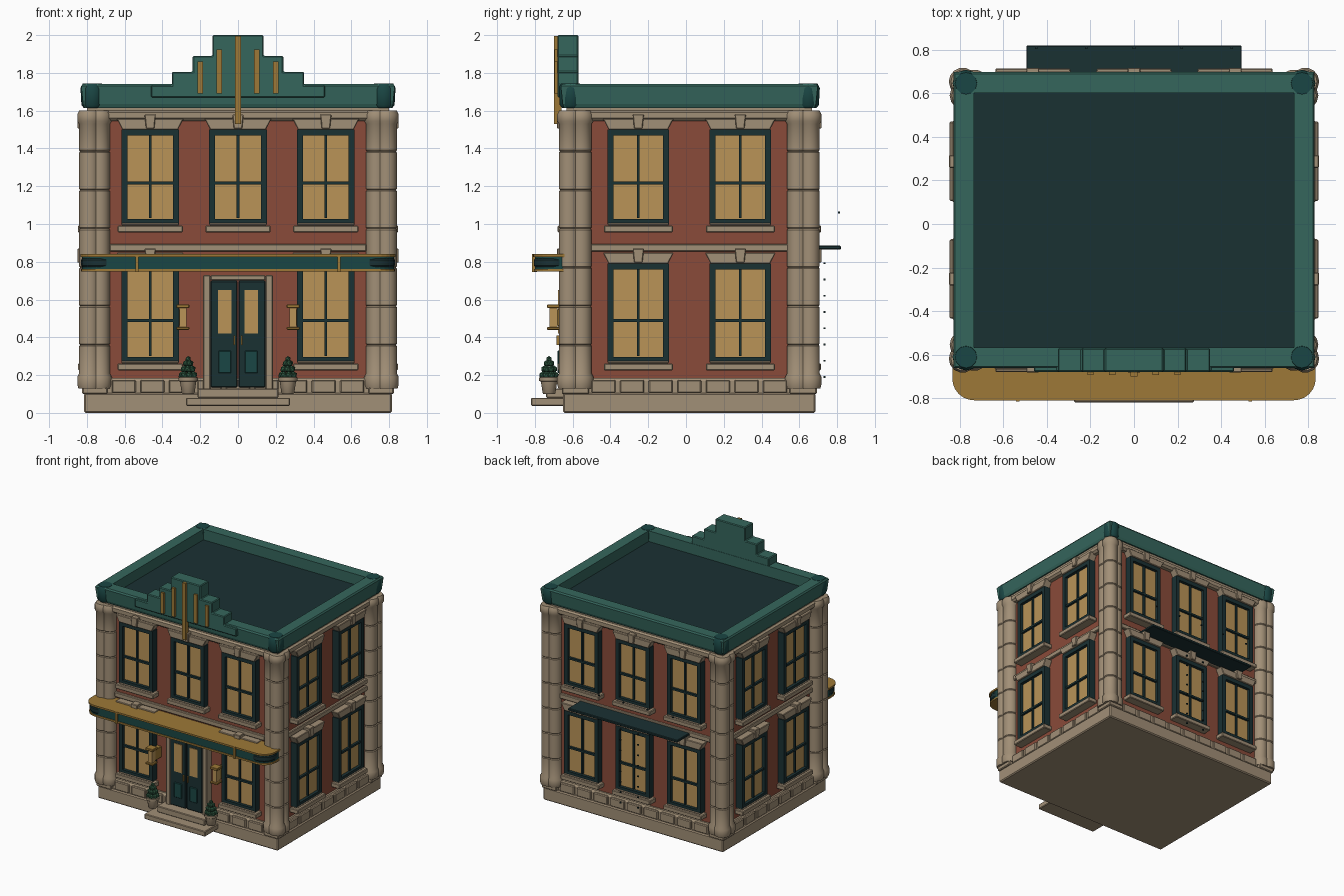
import bpy, bmesh, math
from mathutils import Matrix, Vector

if "Cube" in bpy.data.objects:
    bpy.data.objects.remove(bpy.data.objects["Cube"])

def mat(name, r, g, b):
    m = bpy.data.materials.new(name)
    m.diffuse_color = [(c / 255) ** 2.2 for c in (r, g, b)] + [1]
    m.use_nodes = True
    m.node_tree.nodes["Principled BSDF"].inputs["Base Color"].default_value = m.diffuse_color
    return m

BRICK = mat("brick", 136, 76, 60)
STONE = mat("stone", 160, 142, 118)
TEAL = mat("teal", 56, 102, 93)
DEEP = mat("deep_teal", 32, 72, 70)
DARK = mat("dark", 32, 52, 54)
GLASS = mat("warm_glass", 184, 146, 88)
GOLD = mat("gold", 156, 120, 58)
LEAF = mat("leaf", 50, 88, 66)

HX, HY, CY = 0.77, 0.62, 0.0175          # wall half sizes and centre
ID = Matrix.Identity(4)

def finish(name, bm, m, M=ID, bevel=0.0, smooth=False):
    bmesh.ops.recalc_face_normals(bm, faces=bm.faces)
    me = bpy.data.meshes.new(name)
    bm.to_mesh(me)
    bm.free()
    me.transform(M)
    me.materials.append(m)
    o = bpy.data.objects.new(name, me)
    bpy.context.collection.objects.link(o)
    if bevel:
        b = o.modifiers.new("bevel", 'BEVEL')
        b.width, b.segments, b.limit_method = bevel, 1, 'ANGLE'
    if smooth:
        bpy.ops.object.select_all(action='DESELECT')
        o.select_set(True)
        bpy.context.view_layer.objects.active = o
        bpy.ops.object.shade_smooth_by_angle(angle=math.radians(35))
    return o

def boxes(name, m, parts, M=ID, bevel=0.0):
    """Each part is x0, x1, y0, y1, z0, z1."""
    bm = bmesh.new()
    for a, b, c, d, e, f in parts:
        bmesh.ops.create_cube(bm, size=1, matrix=Matrix.Translation(((a + b) / 2, (c + d) / 2, (e + f) / 2))
                              @ Matrix.Diagonal((b - a, d - c, f - e, 1)))
    return finish(name, bm, m, M, bevel)

def prism(name, m, pts, vec, M=ID, bevel=0.0):
    bm = bmesh.new()
    f = bm.faces.new([bm.verts.new(p) for p in pts])
    r = bmesh.ops.extrude_face_region(bm, geom=[f])
    bmesh.ops.translate(bm, vec=vec, verts=[g for g in r['geom'] if isinstance(g, bmesh.types.BMVert)])
    return finish(name, bm, m, M, bevel)

def lathe(name, m, prof, x, y, n=16):
    bm = bmesh.new()
    rings = [[bm.verts.new((x + r * math.cos(2 * math.pi * i / n), y + r * math.sin(2 * math.pi * i / n), z))
              for i in range(n)] for r, z in prof]
    for a, b in zip(rings, rings[1:]):
        for i in range(n):
            bm.faces.new((a[i], a[(i + 1) % n], b[(i + 1) % n], b[i]))
    bm.faces.new(rings[0])
    bm.faces.new(rings[-1])
    return finish(name, bm, m, smooth=True)

def rect_sweep(name, m, prof, bevel=0.0):
    """Closed profile of (offset from wall, z) run round the building."""
    bm = bmesh.new()
    cs = [[bm.verts.new((sx * (HX + o), CY + sy * (HY + o), z)) for o, z in prof]
          for sx, sy in ((-1, -1), (1, -1), (1, 1), (-1, 1))]
    n = len(prof)
    for k in range(4):
        a, b = cs[k], cs[(k + 1) % 4]
        for i in range(n):
            bm.faces.new((a[i], b[i], b[(i + 1) % n], a[(i + 1) % n]))
    return finish(name, bm, m, bevel=bevel)

# Local frame of each wall: x along it, -y outward
def side(x, y, deg):
    return Matrix.Translation((x, y, 0)) @ Matrix.Rotation(math.radians(deg), 4, 'Z')

SIDES = {"front": side(0, CY - HY, 0), "right": side(HX, CY, 90),
         "back": side(0, CY + HY, 180), "left": side(-HX, CY, -90)}

# Body, plinth and roof
boxes("brick_walls", BRICK, [(-HX, HX, CY - HY, CY + HY, 0.1, 1.62)])
boxes("plinth", STONE, [(-.815, .815, CY - .6675, CY + .6675, 0, .105)], bevel=.008)
boxes("roof_deck", DARK, [(-.75, .75, CY - .6, CY + .6, 1.6, 1.655)])
rect_sweep("base_course", STONE, [(0, .1), (.025, .1), (.025, .17), (.015, .185), (0, .185)])
rect_sweep("stone_cornice", STONE, [(-.02, 1.545), (.03, 1.545), (.045, 1.56), (.045, 1.59),
                                    (.03, 1.6), (.03, 1.625), (-.02, 1.625)])
rect_sweep("green_cornice", TEAL, [(-.035, 1.62), (.042, 1.615), (.05, 1.635), (.06, 1.73), (.052, 1.742), (-.035, 1.742)])

# Windows
def window(label, M, u, w, z0, z1):
    h, t = w / 2, .032
    boxes(label + "_frame", DARK, [
        (u - h, u - h + t, -.055, 0, z0, z1), (u + h - t, u + h, -.055, 0, z0, z1),
        (u - h + t, u + h - t, -.055, 0, z0, z0 + t * .8), (u - h + t, u + h - t, -.055, 0, z1 - t, z1),
        (u - .007, u + .007, -.045, 0, z0 + t, z1 - t),
        (u - h + t, u + h - t, -.048, 0, z0 + .21, z0 + .226)], M)
    boxes(label + "_glass", GLASS, [(u - h + t * .8, u + h - t * .8, -.03, .01, z0 + .02, z1 - .02)], M)
    boxes(label + "_sill", STONE, [(u - h - .02, u + h + .02, -.077, 0, z0 - .045, z0 - .008),
                                   (u - h, u + h, -.06, 0, z0 - .008, z0 + .004)], M, .005)
    prism(label + "_lintel", STONE, [(u - h + .005, 0, z1), (u + h - .005, 0, z1), (u + h + .025, 0, z1 + .058),
                                     (u - h - .025, 0, z1 + .058)], (0, -.065, 0), M, .004)
    prism(label + "_keystone", STONE, [(u - .022, 0, z1 + .005), (u + .022, 0, z1 + .005), (u + .03, 0, z1 + .08),
                                       (u - .03, 0, z1 + .08)], (0, -.08, 0), M, .004)

for s, M in SIDES.items():
    wide = s in ("front", "back")
    us = (-.465, 0, .465) if wide else (-.27, .27)
    w = .305 if wide else .325
    half = .68 if wide else .53
    for i, u in enumerate(us):
        window(f"{s}_upper_window_{i}", M, u, w, 1.0, 1.5)
        if not (s == "front" and i == 1):
            window(f"{s}_lower_window_{i}", M, u, w, .27, .79)
    boxes(s + "_floor_band", STONE, [(-half, half, -.025, 0, .855, .895)], M, .005)
    # Foundation blocks
    n = 9 if wide else 7
    p = 2 * half / n
    boxes(s + "_foundation_blocks", STONE, [(-half + p * i + .012, -half + p * (i + 1) - .012, -.04, 0, .105, .175)
                                            for i in range(n)], M, .006)

# Corner clusters of jointed shafts
def shaft(r):
    prof = [(r + .004, .13), (r + .01, .15), (r + .01, .19), (r, .21)]
    for z in (.36, .565, .77, .975, 1.18, 1.385):
        prof += [(r, z - .006), (r - .005, z), (r, z + .006)]
    return prof + [(r, 1.53), (r + .01, 1.545), (r + .01, 1.58), (r, 1.6)]

for sx in (-1, 1):
    for sy in (-1, 1):
        tag = ("left" if sx < 0 else "right") + ("_front" if sy < 0 else "_back")
        for part, x, y, r in (("corner", .787, .637, .054), ("face", .733, .627, .055), ("flank", .78, .573, .057)):
            lathe(f"{tag}_{part}_shaft", STONE, shaft(r), sx * x, CY + sy * y, 14)
        x0, x1 = sorted((sx * .69, sx * .825))
        y0, y1 = sorted((CY + sy * .53, CY + sy * .675))
        boxes(tag + "_shaft_foot", STONE, [(x0, x1, y0, y1, .1, .15)], bevel=.006)
        lathe(tag + "_cornice_cap", DEEP, [(.045, 1.615), (.057, 1.63), (.062, 1.72), (.05, 1.744)],
              sx * .772, CY + sy * .629, 12)

# Stepped gable with gold fins
steps = [(.46, 1.67, 1.735), (.35, 1.735, 1.805), (.24, 1.805, 1.89), (.135, 1.89, 2.0)]
right = [p for h, a, b in steps for p in ((h, -.57, a), (h, -.57, b))]
prism("stepped_gable", TEAL, right + [(-x, y, z) for x, y, z in reversed(right)], (0, -.11, 0), bevel=.006)
boxes("gable_fins", GOLD, [(-.015, .015, -.7, -.66, 1.53, 1.995)] +
      [(x - .014, x + .014, -.695, -.67, 1.69, z) for x, z in ((-.2, 1.86), (-.1, 1.925), (.1, 1.925), (.2, 1.86))])

# Front canopy with rounded corners
def canopy(name, m, grow, z0, z1):
    a, f, r = .825 + grow, -.8 - grow, .1
    arc = [(a - r + r * math.sin(t * math.pi / 12), f + r - r * math.cos(t * math.pi / 12), z0) for t in range(7)]
    pts = [(-a, -.605, z0)] + [(-x, y, z) for x, y, z in reversed(arc)] + arc + [(a, -.605, z0)]
    prism(name, m, pts, (0, 0, z1 - z0))

canopy("canopy_fascia", DEEP, 0, .76, .828)
canopy("canopy_top", GOLD, .01, .826, .84)
canopy("canopy_bottom_trim", GOLD, .006, .748, .762)
boxes("canopy_straps", GOLD, [(x - .008, x + .008, -.815, -.79, .745, .84) for x in (-.535, .535)])
for sx in (-1, 1):
    lathe("canopy_end_cap", DARK, [(.092, .765), (.103, .78), (.103, .81), (.092, .825)], sx * .727, -.702, 20)

# Door
boxes("door_surround", STONE, [(-.185, -.145, -.67, -.6, .12, .73), (.145, .185, -.67, -.6, .12, .73),
                               (-.145, .145, -.67, -.6, .7, .73)], bevel=.006)
boxes("door_leaves", DARK, [(-.145, -.003, -.672, -.6, .135, .7), (.003, .145, -.672, -.6, .135, .7)], bevel=.006)
boxes("door_glass", GLASS, [(s * .07 - .036, s * .07 + .036, -.678, -.66, .42, .65) for s in (-1, 1)])
boxes("door_panels", DEEP, [(s * .07 - .034, s * .07 + .034, -.68, -.66, .21, .33) for s in (-1, 1)], bevel=.004)
boxes("door_handles", GOLD, [(s * .02 - .004, s * .02 + .004, -.685, -.67, .36, .41) for s in (-1, 1)])

# Entrance steps
boxes("lower_step", STONE, [(-.275, .275, -.82, -.64, .037, .08)], bevel=.005)
boxes("upper_step", STONE, [(-.215, .215, -.74, -.62, .08, .13)], bevel=.005)

for s in (-1, 1):
    # Wall lantern
    x = s * .292
    boxes("lantern_metal", GOLD, [(x - .034, x + .034, -.735, -.67, .555, .575), (x - .034, x + .034, -.735, -.67, .44, .455),
                                  (x - .02, x + .02, -.68, -.6, .46, .55)], bevel=.003)
    boxes("lantern_light", GLASS, [(x - .019, x + .019, -.722, -.68, .455, .555)])
    # Potted shrub
    x, y = s * .264, -.725
    lathe("planter", STONE, [(.03, .1), (.034, .105), (.043, .165), (.052, .17), (.052, .188), (.04, .19)], x, y, 12)
    bm = bmesh.new()
    for z, ring, r, n in ((.2, .032, .021, 7), (.232, .024, .02, 6), (.262, .014, .018, 4), (.285, 0, .016, 1)):
        for i in range(n):
            t = 2 * math.pi * i / n + z * 20
            bmesh.ops.create_icosphere(bm, subdivisions=1, radius=r, matrix=Matrix.Translation(
                (x + ring * math.cos(t), y + ring * math.sin(t), z)))
    finish("shrub", bm, LEAF)

# Rear balcony slab with rail studs and ladder studs
boxes("rear_slab", DARK, [(-.495, .495, .64, .82, .865, .885)], bevel=.004)
studs = [(x, .81, 1.06) for x in (-.45, -.22, 0, .22, .45)] + \
        [(x, .733, .19 + .086 * i) for i in range(8) for x in (-.08, .08)]
boxes("rear_studs", DARK, [(x - .006, x + .006, y - .005, y + .005, z - .005, z + .005) for x, y, z in studs])
